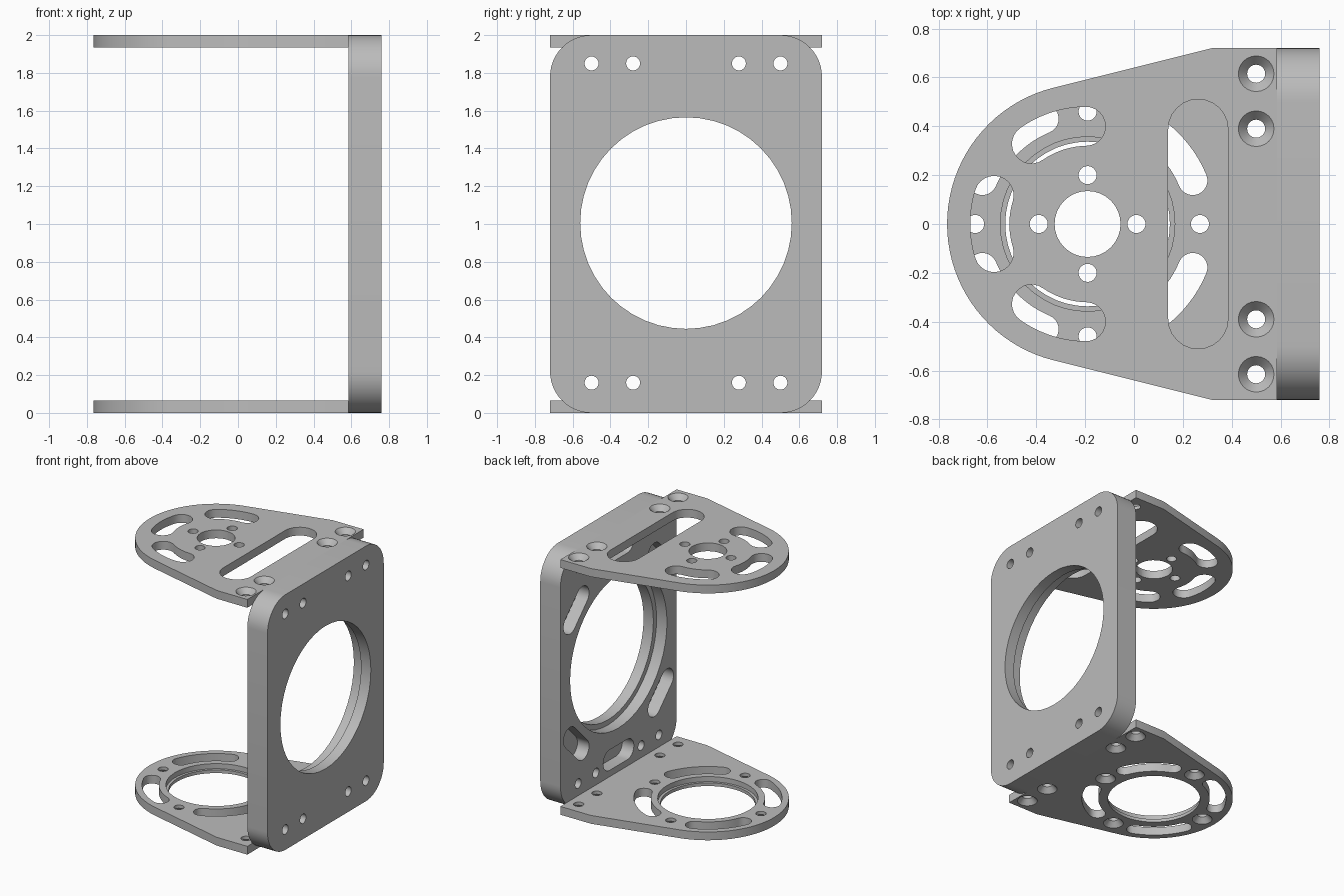
import bpy, bmesh, math
from mathutils import Matrix, Vector

cube = bpy.data.objects.get("Cube")
if cube:
    bpy.data.objects.remove(cube, do_unlink=True)

metal = bpy.data.materials.new("grey metal")
metal.use_nodes = True
GREY = (0.5, 0.5, 0.5, 1)
metal.diffuse_color = GREY
metal.node_tree.nodes["Principled BSDF"].inputs["Base Color"].default_value = GREY


# 2D outlines, angles in degrees
def arc(c, r, a0, a1, n=12):
    angles = [math.radians(a0 + (a1 - a0) * i / n) for i in range(n + 1)]
    return [(c[0] + r * math.cos(a), c[1] + r * math.sin(a)) for a in angles]


def circle(c, r, n=24):
    return arc(c, r, 0, 360, n)[:-1]


def polar(c, r, a):
    return arc(c, r, a, a, 1)[0]


def straight_slot(c, half, hw, angle):
    return (arc(polar(c, half, angle), hw, angle - 90, angle + 90)
            + arc(polar(c, -half, angle), hw, angle + 90, angle + 270))


def arc_slot(c, r, hw, mid, half):
    a, b = mid - half, mid + half
    return (arc(c, r + hw, a, b) + arc(polar(c, r, b), hw, b, b + 180)[1:-1]
            + arc(c, r - hw, b, a) + arc(polar(c, r, a), hw, a + 180, a + 360)[1:-1])


# Solids lofted through (outline, height) levels
def loft(bm, *levels):
    rings = [[bm.verts.new((x, y, z)) for x, y in pts] for pts, z in levels]
    n = len(rings[0])
    bm.faces.new(rings[0][::-1])
    bm.faces.new(rings[-1])
    for lo, hi in zip(rings, rings[1:]):
        for i in range(n):
            j = (i + 1) % n
            bm.faces.new((lo[i], lo[j], hi[j], hi[i]))


def add_object(name, bm, matrix):
    bmesh.ops.recalc_face_normals(bm, faces=bm.faces)
    bm.transform(matrix)
    mesh = bpy.data.meshes.new(name)
    bm.to_mesh(mesh)
    bm.free()
    mesh.materials.append(metal)
    obj = bpy.data.objects.new(name, mesh)
    bpy.context.collection.objects.link(obj)
    return obj


def make_plate(name, outline, thickness, cuts, matrix):
    body, tool = bmesh.new(), bmesh.new()
    loft(body, (outline, 0), (outline, thickness))
    for levels in cuts:
        loft(tool, *levels)
    obj = add_object(name, body, matrix)
    cutter = add_object(name + "_cutter", tool, matrix)
    cutter.hide_render = True
    mod = obj.modifiers.new("cut", "BOOLEAN")
    mod.operation, mod.solver, mod.object = "DIFFERENCE", "EXACT", cutter
    bpy.ops.object.select_all(action="DESELECT")
    obj.select_set(True)
    bpy.context.view_layer.objects.active = obj
    bpy.ops.object.modifier_apply(modifier=mod.name)
    bpy.data.objects.remove(cutter, do_unlink=True)
    bpy.ops.object.shade_smooth_by_angle(angle=math.radians(30))


T = 0.065            # arm plate thickness
HUB = (-0.19, 0)     # rotation axis of both arms
HOLE = 0.037


def through(outline):
    return [(outline, -0.1), (outline, 0.3)]


def countersunk(c, wide=0.073, flip=False):
    steps = [(HOLE, -0.1), (HOLE, 0.025), (wide, T), (wide, 0.1)]
    if flip:
        steps = [(r, T - z) for r, z in steps][::-1]
    return [(circle(c, r), z) for r, z in steps]


# Arm outline: round nose widening to a square root
arm = arc(HUB, 0.575, 104, 256, 40) + [(0.32, -0.72), (0.585, -0.72), (0.585, 0.72), (0.32, 0.72)]
root_screws = [(0.5, s * y) for s in (-1, 1) for y in (0.39, 0.615)]

# Upper arm: motor hole, bolt circle, arc slots, cable slot
cuts = [through(circle(HUB, 0.135, 32)), through(straight_slot((0.2625, 0), 0.388, 0.1225, 90))]
cuts += [through(circle(polar(HUB, 0.2, a), HOLE)) for a in range(0, 360, 90)]
cuts += [through(arc_slot(HUB, 0.4, 0.08, a, 17)) for a in (108, 180, 252)]
cuts += [countersunk(c) for c in root_screws]
make_plate("upper_arm", arm, T, cuts, Matrix.Translation((0, 0, 2 - T)))

# Lower arm: stepped bearing hole, arc slots, screws countersunk from below
bore, seat = circle(HUB, 0.337, 48), circle(HUB, 0.357, 48)
cuts = [[(bore, -0.1), (bore, 0.025), (seat, 0.025), (seat, 0.1)]]
cuts += [through(arc_slot(HUB, 0.466, 0.06, a, 22.5)) for a in range(45, 360, 90)]
cuts += [countersunk(polar(HUB, 0.46, a), flip=True) for a in range(0, 360, 90)]
cuts += [countersunk(c, flip=True) for c in root_screws]
make_plate("lower_arm", arm, T, cuts, Matrix.Identity(4))

# Side frame: rounded slab, drawn in y-z and extruded along x
W, H, R = 0.72, 2.0, 0.22
MID = (0, 1.005)
slab = (arc((W - R, H - R), R, 0, 90) + arc((R - W, H - R), R, 90, 180)
        + arc((R - W, R), R, 180, 270) + arc((W - R, R), R, 270, 360))
bore, seat = circle(MID, 0.56, 48), circle(MID, 0.6, 48)
cuts = [[(seat, -0.1), (seat, 0.09), (bore, 0.09), (bore, 0.3)]]
cuts += [through(circle((s * y, z), HOLE)) for s in (-1, 1) for y in (0.28, 0.5) for z in (0.16, 1.85)]
pockets = [straight_slot(polar(MID, 0.74, a), 0.11, 0.08, a + 90) for a in range(45, 360, 90)]
pockets += [straight_slot(polar(MID, 0.81, a), 0.11, 0.08, a + 90) for a in (90, 270)]
cuts += [[(p, -0.1), (p, 0.1)] for p in pockets]
axes = Matrix(((0, 0, 1, 0.585), (1, 0, 0, 0), (0, 1, 0, 0), (0, 0, 0, 1)))
make_plate("side_frame", slab, 0.175, cuts, axes)
